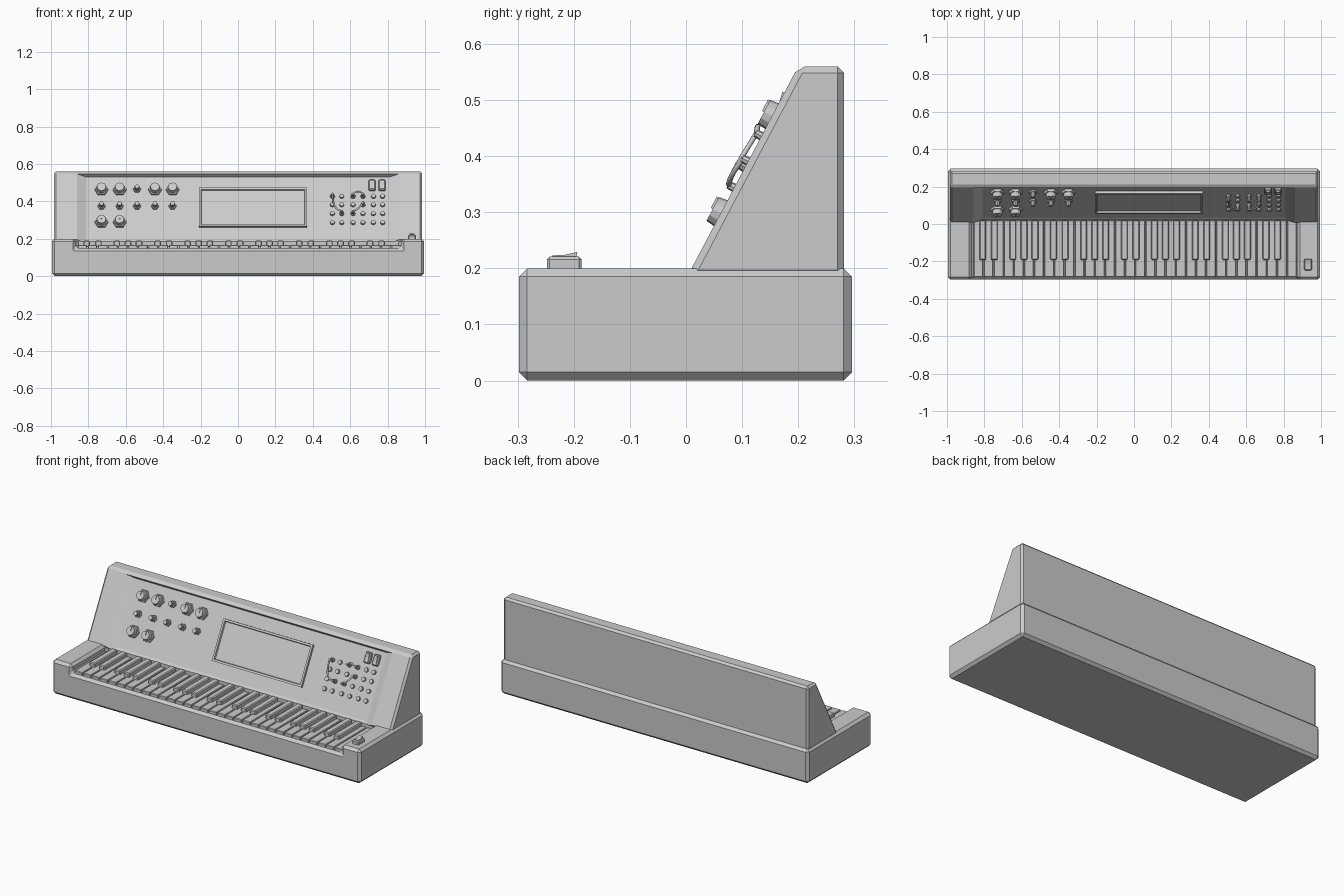
import bpy, bmesh, math
from mathutils import Matrix, Vector

if "Cube" in bpy.data.objects:
    bpy.data.objects.remove(bpy.data.objects["Cube"])

ANG = math.atan2(0.375, 0.198)                      # slope of the control panel
PANEL = Matrix.Translation((0, 0.0294, 0.1897)) @ Matrix.Rotation(ANG, 4, 'X')


def on_panel(x, z, h=0.0):
    """Panel frame at front-view position x, z, for a part seen at height h."""
    s = (z - 0.1897 - h * math.cos(ANG)) / math.sin(ANG)
    return PANEL @ Matrix.Translation((x, s, 0))


def make(name, bm, mat=None):
    bmesh.ops.recalc_face_normals(bm, faces=bm.faces)
    me = bpy.data.meshes.new(name)
    bm.to_mesh(me)
    bm.free()
    ob = bpy.data.objects.new(name, me)
    bpy.context.collection.objects.link(ob)
    if mat is not None:
        ob.matrix_world = mat
    return ob


def add_box(bm, x0, x1, y0, y1, z0, z1):
    m = Matrix.Translation(((x0 + x1) / 2, (y0 + y1) / 2, (z0 + z1) / 2)) @ \
        Matrix.Diagonal((x1 - x0, y1 - y0, z1 - z0, 1))
    return bmesh.ops.create_cube(bm, size=1, matrix=m)['verts']


def add_cyl(bm, n, r0, r1, z0, z1, turn=0.0):
    m = Matrix.Translation((0, 0, (z0 + z1) / 2)) @ Matrix.Rotation(turn, 4, 'Z')
    bmesh.ops.create_cone(bm, cap_ends=True, segments=n, radius1=r0, radius2=r1,
                          depth=z1 - z0, matrix=m)


def box(name, *dims, mat=None):
    bm = bmesh.new()
    add_box(bm, *dims)
    return make(name, bm, mat)


def prism(name, profile, x0, x1, mat=None):
    """Extrude a (y, z) profile along x."""
    bm = bmesh.new()
    f = bm.faces.new([bm.verts.new((x0, y, z)) for y, z in profile])
    ext = bmesh.ops.extrude_face_region(bm, geom=[f])['geom']
    bmesh.ops.translate(bm, vec=(x1 - x0, 0, 0),
                        verts=[v for v in ext if isinstance(v, bmesh.types.BMVert)])
    return make(name, bm, mat)


def bevel(ob, w):
    m = ob.modifiers.new("bevel", 'BEVEL')
    m.width = w
    m.segments = 1
    m.limit_method = 'ANGLE'


def cut(ob, cutter):
    m = ob.modifiers.new("cut", 'BOOLEAN')
    m.operation = 'DIFFERENCE'
    m.object = cutter
    cutter.hide_render = True
    cutter.display_type = 'WIRE'


# Base with keyboard well open to the front
base = box("base", -0.995, 0.995, -0.298, 0.296, 0, 0.2)
cut(base, box("well_cutter", -0.868, 0.872, -0.4, 0.022, 0.149, 0.4))
bevel(base, 0.015)

# Sloped cabinet with a tapered recess for the panel
cabinet = prism("cabinet", [(0.002, 0.185), (0.2, 0.56), (0.282, 0.56), (0.282, 0.185)],
                -0.985, 0.985)
bevel(cabinet, 0.012)
bm = bmesh.new()
for v in add_box(bm, -1, 1, -0.1, 0.385, 0, 0.044):
    high = v.co.z > 0.02
    v.co.x = math.copysign(0.91 if high else 0.81, v.co.x)
    if high and v.co.y > 0:
        v.co.y = 0.399
cut(cabinet, make("recess_cutter", bm, PANEL))

# Keys: 32 white, black ones after C, D, F, G, A
KEY0, KEYW, N = -0.859, 0.0541, 32
for i in range(N):
    x = KEY0 + i * KEYW
    k = box("white_key", x + 0.002, x + KEYW - 0.002, -0.283, 0.02, 0.142, 0.167)
    bevel(k, 0.003)
    if i % 7 in (0, 1, 3, 4, 5) and i < N - 1:
        shift = {0: -0.004, 1: 0.004, 3: -0.005, 4: 0, 5: 0.005}[i % 7]
        c = x + KEYW + shift
        k = box("black_key", c - 0.018, c + 0.018, -0.192, 0.02, 0.155, 0.19)
        bevel(k, 0.005)

# Screen: raised frame of four bars around a flat display
mid = on_panel(0.08, 0.37, 0.012)
W, H, T = 0.289, 0.117, 0.016
bm = bmesh.new()
add_box(bm, -W, W, -H, H, -0.005, 0.014)
top = max(bm.faces, key=lambda f: f.calc_center_median().z)
bmesh.ops.inset_region(bm, faces=[top], thickness=T)
bmesh.ops.inset_region(bm, faces=[top], thickness=0.004, depth=-0.01)
make("screen", bm, mid)


# Knobs
def large_knob(x, z):
    bm = bmesh.new()
    add_cyl(bm, 6, 0.037, 0.035, -0.002, 0.014, math.pi / 6)
    add_cyl(bm, 12, 0.027, 0.024, 0.014, 0.038)
    add_box(bm, -0.004, 0.004, 0.0, 0.023, 0.036, 0.042)
    make("large_knob", bm, on_panel(x, z, 0.03))


def small_knob(x, z):
    bm = bmesh.new()
    add_cyl(bm, 6, 0.021, 0.02, -0.002, 0.01, math.pi / 6)
    add_cyl(bm, 10, 0.014, 0.012, 0.01, 0.035)
    make("small_knob", bm, on_panel(x, z, 0.025))


COLS = [-0.73, -0.633, -0.54, -0.444, -0.35]
for i, x in enumerate(COLS):
    small_knob(x, 0.385)
    (small_knob if i == 2 else large_knob)(x, 0.475)
for x in COLS[:2]:
    large_knob(x, 0.302)


# Rocker switches: two on the panel, one on the base
def rocker(mat, w, d, h):
    bevel(box("switch_housing", -w, w, -d, d, -0.005, h, mat=mat), 0.005)
    prism("switch_rocker", [(-d * 0.7, h - 0.002), (-d * 0.7, h + 0.002), (0, h + 0.003),
                            (d * 0.75, h + 0.008), (d * 0.7, h - 0.002)],
          -w * 0.6, w * 0.6, mat)


for x in (0.717, 0.77):
    rocker(on_panel(x, 0.492, 0.02), 0.018, 0.031, 0.018)
rocker(Matrix.Translation((0.93, -0.217, 0.2)), 0.021, 0.031, 0.021)

# Patch bay: 6 x 4 jacks
JX = [0.505, 0.555, 0.615, 0.668, 0.724, 0.773]
JZ = [0.43, 0.385, 0.338, 0.29]
for x in JX:
    for z in JZ:
        bm = bmesh.new()
        add_cyl(bm, 8, 0.013, 0.012, -0.002, 0.012)
        make("jack", bm, on_panel(x, z, 0.01))


# Patch cables with a plug at each end
def cable(a, b, bulge):
    ends = [on_panel(JX[i], JZ[j], 0.01) for i, j in (a, b)]
    for m in ends:
        bm = bmesh.new()
        add_cyl(bm, 8, 0.009, 0.007, 0.008, 0.034)
        make("plug", bm, m)
    p, q = (m @ Vector((0, 0, 0.032)) for m in ends)
    sag = PANEL.to_3x3() @ Vector((bulge[0], bulge[1], 0.004))
    cu = bpy.data.curves.new("cable", 'CURVE')
    cu.dimensions = '3D'
    cu.bevel_depth = 0.005
    cu.bevel_resolution = 1
    cu.use_fill_caps = True
    sp = cu.splines.new('POLY')
    sp.points.add(8)
    for i, pt in enumerate(sp.points):
        t = i / 8
        pt.co = (*(p.lerp(q, t) + sag * (4 * t * (1 - t))), 1)
    bpy.context.collection.objects.link(bpy.data.objects.new("cable", cu))


cable((0, 0), (1, 2), (-0.012, -0.025))
cable((2, 0), (3, 0), (0, 0.012))
cable((2, 2), (3, 1), (0.006, -0.008))
